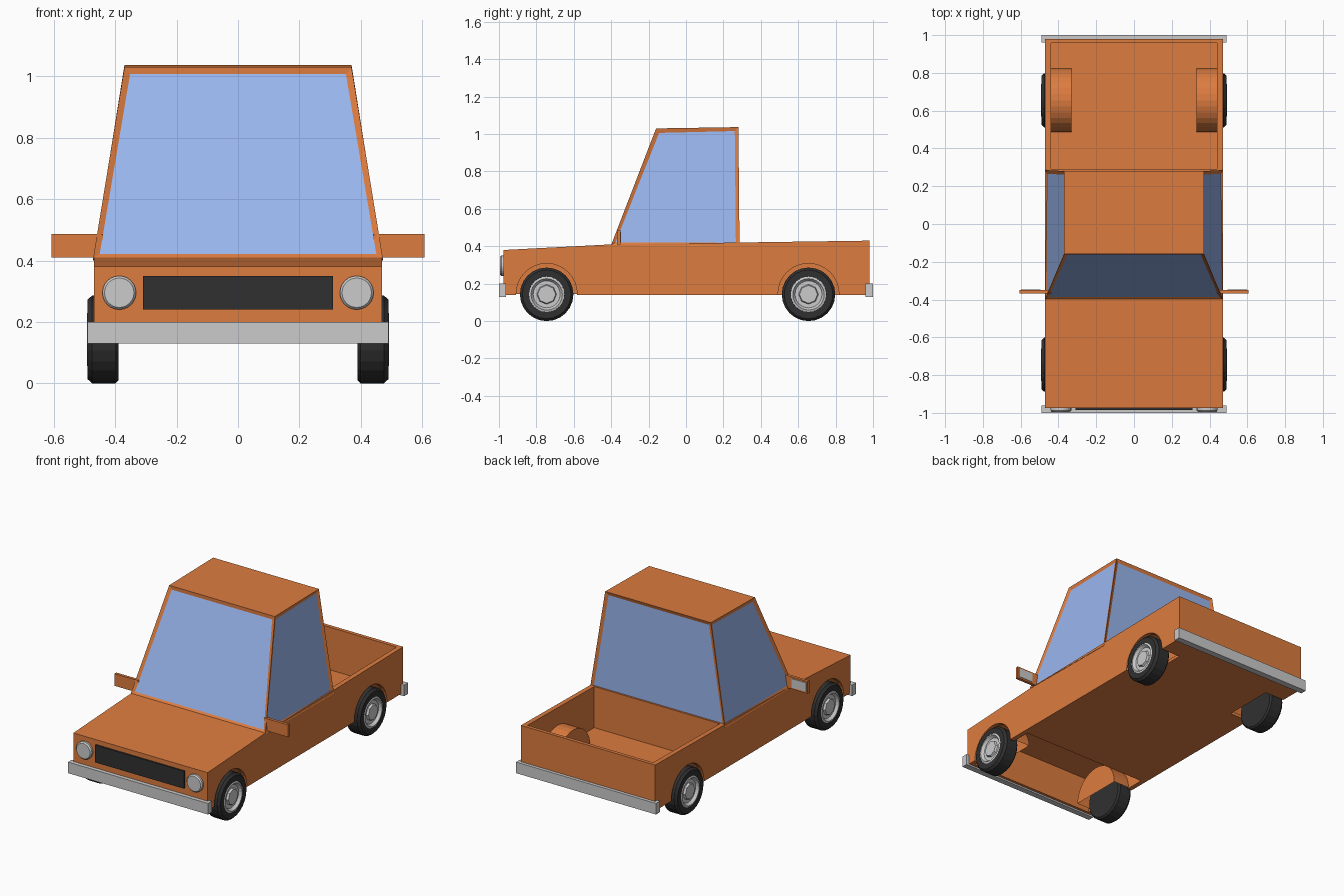
import bpy, bmesh, math
from mathutils import Matrix

if "Cube" in bpy.data.objects:
    bpy.data.objects.remove(bpy.data.objects["Cube"])


def material(name, rgb):
    m = bpy.data.materials.new(name)
    m.diffuse_color = (*rgb, 1)
    m.use_nodes = True
    m.node_tree.nodes["Principled BSDF"].inputs["Base Color"].default_value = m.diffuse_color
    return m


ORANGE = material("orange_paint", (0.72, 0.2, 0.05))
GLASS = material("blue_glass", (0.32, 0.47, 0.86))
BLACK = material("black_rubber", (0.03, 0.03, 0.03))


def finish(bm, name, *mats, fix_normals=True):
    if fix_normals:
        bmesh.ops.recalc_face_normals(bm, faces=bm.faces)
    me = bpy.data.meshes.new(name)
    bm.to_mesh(me)
    bm.free()
    for m in mats:
        me.materials.append(m)
    ob = bpy.data.objects.new(name, me)
    bpy.context.collection.objects.link(ob)
    return ob


def box(name, x, y, z, *mats):
    bm = bmesh.new()
    bmesh.ops.create_cube(bm, size=1)
    for v in bm.verts:
        v.co = [lo + (c + 0.5) * (hi - lo) for c, (lo, hi) in zip(v.co, (x, y, z))]
    return finish(bm, name, *mats)


def lathe(name, profile, side, y, z, n, *mats):
    """Revolve (radius, x) points about an x-parallel axis; radius 0 closes an end."""
    bm = bmesh.new()
    rings = []
    for r, x in profile:
        count = n if r else 1
        rings.append([bm.verts.new((side * x, y + r * math.cos(2 * math.pi * i / n),
                                    z + r * math.sin(2 * math.pi * i / n)))
                      for i in range(count)])
    for a, b in zip(rings, rings[1:]):
        for i in range(n):
            j = (i + 1) % n
            quad = [a[i % len(a)], a[j % len(a)], b[j % len(b)], b[i % len(b)]]
            bm.faces.new(list(dict.fromkeys(quad)))
    return finish(bm, name, *mats)


def cut(target, cutter):
    mod = target.modifiers.new("cut", 'BOOLEAN')
    mod.operation = 'DIFFERENCE'
    mod.solver = 'EXACT'
    mod.object = cutter
    bpy.context.view_layer.objects.active = target
    bpy.ops.object.modifier_apply(modifier=mod.name)
    bpy.data.objects.remove(cutter)


AXLES = (("front", -0.745), ("rear", 0.655))
SIDES = (("left", -1), ("right", 1))
AXLE_Z = 0.145

# Lower body: side profile extruded across the width
bm = bmesh.new()
profile = [(-0.975, 0.14), (0.98, 0.14), (0.98, 0.43), (0.285, 0.42), (-0.4, 0.41), (-0.975, 0.38)]
face = bm.faces.new([bm.verts.new((-0.47, y, z)) for y, z in profile])
new = bmesh.ops.extrude_face_region(bm, geom=[face])["geom"]
bmesh.ops.translate(bm, vec=(0.94, 0, 0), verts=[v for v in new if isinstance(v, bmesh.types.BMVert)])
body = finish(bm, "body", ORANGE)

# Open load bed, hollow engine bay and wheel arches
cut(body, box("bed_cutter", (-0.44, 0.44), (0.29, 0.957), (0.16, 0.7), ORANGE))
cut(body, box("bay_cutter", (-0.44, 0.44), (-0.945, -0.46), (0, 0.36), ORANGE))
for end, y in AXLES:
    for lr, s in SIDES:
        cut(body, lathe("arch_cutter", [(0, 0.335), (0.163, 0.335), (0.163, 0.6), (0, 0.6)],
                        s, y, AXLE_Z, 32, ORANGE))

# Cab: tapered box with recessed glass on four sides
bm = bmesh.new()
low = [(0.472, -0.4, 0.407), (0.472, 0.286, 0.40)]
top = [(0.37, -0.16, 1.03), (0.37, 0.28, 1.037)]


def loop(pair):
    (x0, y0, z0), (x1, y1, z1) = pair
    return [bm.verts.new(p) for p in ((-x0, y0, z0), (x0, y0, z0), (x1, y1, z1), (-x1, y1, z1))]


a, b = loop(low), loop(top)
bm.faces.new(a[::-1])
bm.faces.new(b)
walls = [bm.faces.new((a[i], a[(i + 1) % 4], b[(i + 1) % 4], b[i])) for i in range(4)]
bmesh.ops.recalc_face_normals(bm, faces=bm.faces)
bmesh.ops.inset_individual(bm, faces=walls, thickness=0.028, depth=-0.008)
for f in walls:
    f.material_index = 1
finish(bm, "cab", ORANGE, GLASS, fix_normals=False)

# Wheel housings, tyres and rims
for end, y in AXLES:
    for lr, s in SIDES:
        bm = bmesh.new()
        arc = [(y + 0.17 * math.cos(math.pi * i / 16), AXLE_Z + 0.17 * math.sin(math.pi * i / 16))
               for i in range(17)]
        inner = [bm.verts.new((s * 0.33, *p)) for p in arc]
        outer = [bm.verts.new((s * 0.445, *p)) for p in arc]
        bm.faces.new(inner)
        for i in range(16):
            bm.faces.new((inner[i], inner[i + 1], outer[i + 1], outer[i]))
        finish(bm, f"{end}_{lr}_wheel_housing", ORANGE)

        lathe(f"{end}_{lr}_tyre",
              [(0, 0.39), (0.133, 0.39), (0.143, 0.40), (0.143, 0.475), (0.13, 0.49),
               (0.095, 0.49), (0.09, 0.465), (0, 0.465)], s, y, 0.143, 24, BLACK)
        lathe(f"{end}_{lr}_rim",
              [(0, 0.46), (0.096, 0.46), (0.096, 0.488), (0.084, 0.492), (0.072, 0.475), (0, 0.475)],
              s, y, 0.143, 24)
        lathe(f"{end}_{lr}_hub", [(0, 0.47), (0.055, 0.47), (0.048, 0.488), (0, 0.488)],
              s, y, 0.143, 8)

# Bumpers and grille
box("front_bumper", (-0.49, 0.49), (-1.0, -0.962), (0.13, 0.2))
box("rear_bumper", (-0.49, 0.49), (0.96, 1.0), (0.13, 0.2))
box("grille", (-0.31, 0.31), (-0.985, -0.96), (0.24, 0.35), BLACK)

# Headlights and door mirrors
for lr, s in SIDES:
    lamp = lathe(f"{lr}_headlight", [(0, -0.02), (0.055, -0.02), (0.055, 0.012), (0.048, 0.02), (0, 0.02)],
                 1, 0, 0, 24)
    lamp.data.transform(Matrix.Translation((s * 0.387, -0.975, 0.295)) @ Matrix.Rotation(-math.pi / 2, 4, 'Z'))
    box(f"{lr}_mirror", sorted((s * 0.44, s * 0.607)), (-0.368, -0.35), (0.41, 0.487), ORANGE)
    box(f"{lr}_mirror_glass", sorted((s * 0.495, s * 0.597)), (-0.352, -0.347), (0.42, 0.477))
